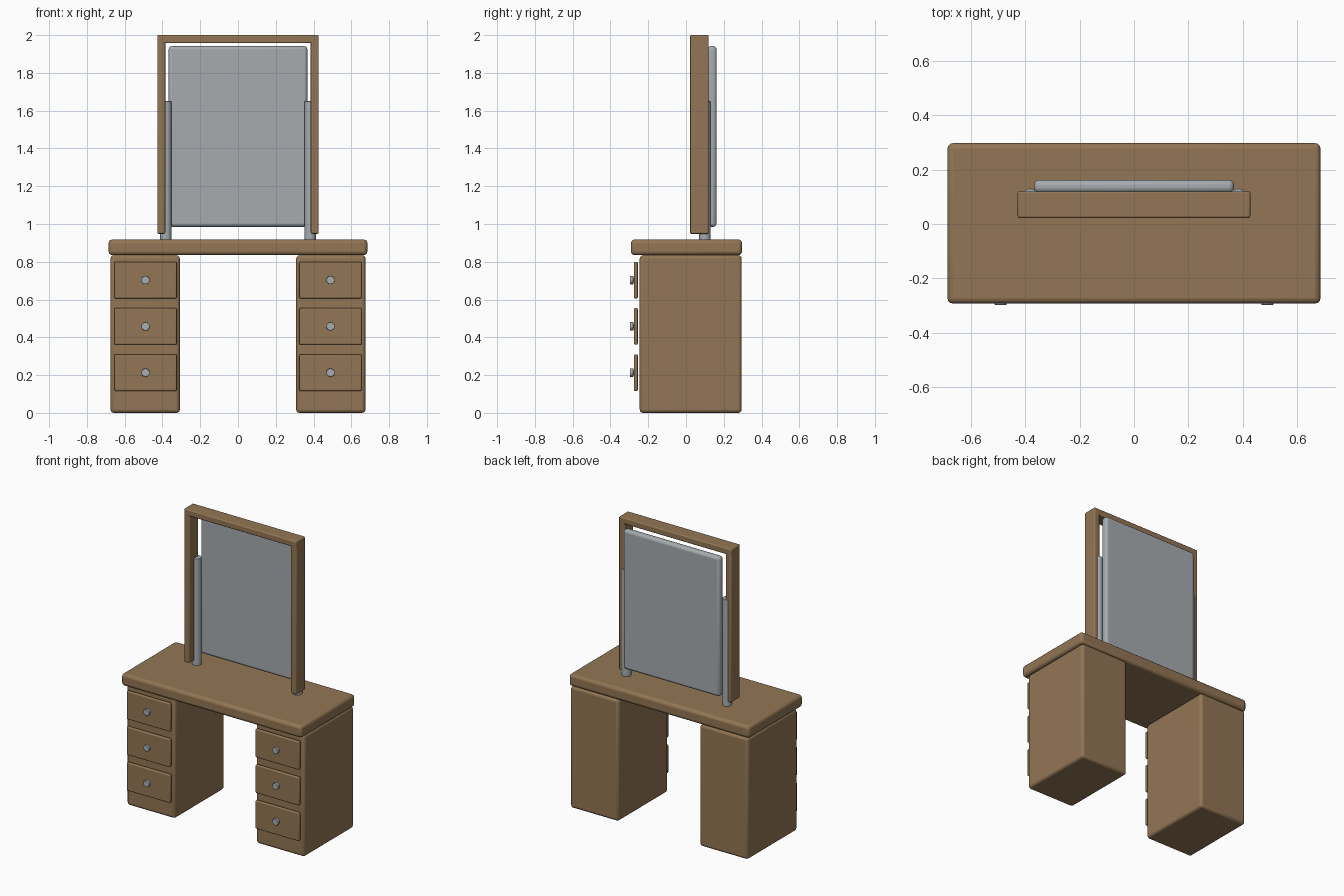
import bpy
import math

cube = bpy.data.objects.get("Cube")
if cube:
    bpy.data.objects.remove(cube, do_unlink=True)


def material(name, colour):
    m = bpy.data.materials.new(name)
    m.use_nodes = True
    m.diffuse_color = colour
    m.node_tree.nodes["Principled BSDF"].inputs["Base Color"].default_value = colour
    return m


wood = material("brown wood", (0.29, 0.18, 0.09, 1))
glass = material("mirror grey", (0.38, 0.41, 0.43, 1))
metal = material("metal grey", (0.38, 0.42, 0.45, 1))


def finish(obj, name, mat, bevel):
    obj.name = name
    obj.data.materials.append(mat)
    if bevel:
        mod = obj.modifiers.new("Rounded edges", "BEVEL")
        mod.width = bevel
        mod.segments = 3
        mod.limit_method = "ANGLE"
    bpy.ops.object.shade_smooth_by_angle(angle=math.radians(35))
    return obj


def box(name, x, y, z, mat, bevel):
    """Rounded box from (min, max) extents on each axis."""
    spans = (x, y, z)
    bpy.ops.mesh.primitive_cube_add(size=1, location=[sum(s) / 2 for s in spans])
    obj = bpy.context.object
    obj.scale = [s[1] - s[0] for s in spans]
    bpy.ops.object.transform_apply(location=False, rotation=False, scale=True)
    return finish(obj, name, mat, bevel)


def cylinder(name, loc, radius, depth, mat, bevel=0, along_y=False):
    bpy.ops.mesh.primitive_cylinder_add(
        vertices=24, radius=radius, depth=depth, location=loc,
        rotation=(math.pi / 2 if along_y else 0, 0, 0))
    return finish(bpy.context.object, name, mat, bevel)


# Table top
box("table_top", (-0.685, 0.685), (-0.292, 0.297), (0.835, 0.918), wood, 0.02)

# Mirror panel and the top rail of its frame
box("mirror", (-0.367, 0.367), (0.115, 0.162), (0.985, 1.942), glass, 0.018)
box("frame_top", (-0.427, 0.427), (0.022, 0.12), (1.957, 2.0), wood, 0.007)

for side, s in (("left", 1), ("right", -1)):
    def span(a, b):
        return tuple(sorted((s * a, s * b)))

    # Pedestal with three drawers and knobs
    box(side + "_pedestal", span(0.308, 0.675), (-0.245, 0.295), (0, 0.835), wood, 0.018)
    for i in range(3):
        z = 0.213 + 0.245 * i
        tag = f"{side}_drawer_{i + 1}"
        box(tag, span(0.324, 0.655), (-0.276, -0.255), (z - 0.097, z + 0.097), wood, 0.007)
        cylinder(tag + "_knob", (s * 0.49, -0.288, z), 0.022, 0.018, metal, 0.002, True)
        cylinder(tag + "_stem", (s * 0.49, -0.276, z), 0.012, 0.012, metal, 0, True)

    # Frame post and the metal pole behind it
    box(side + "_frame_post", span(0.385, 0.427), (0.022, 0.12), (0.948, 1.975), wood, 0.007)
    cylinder(side + "_pole", (s * 0.382, 0.1, 1.283), 0.03, 0.734, metal, 0.003)
